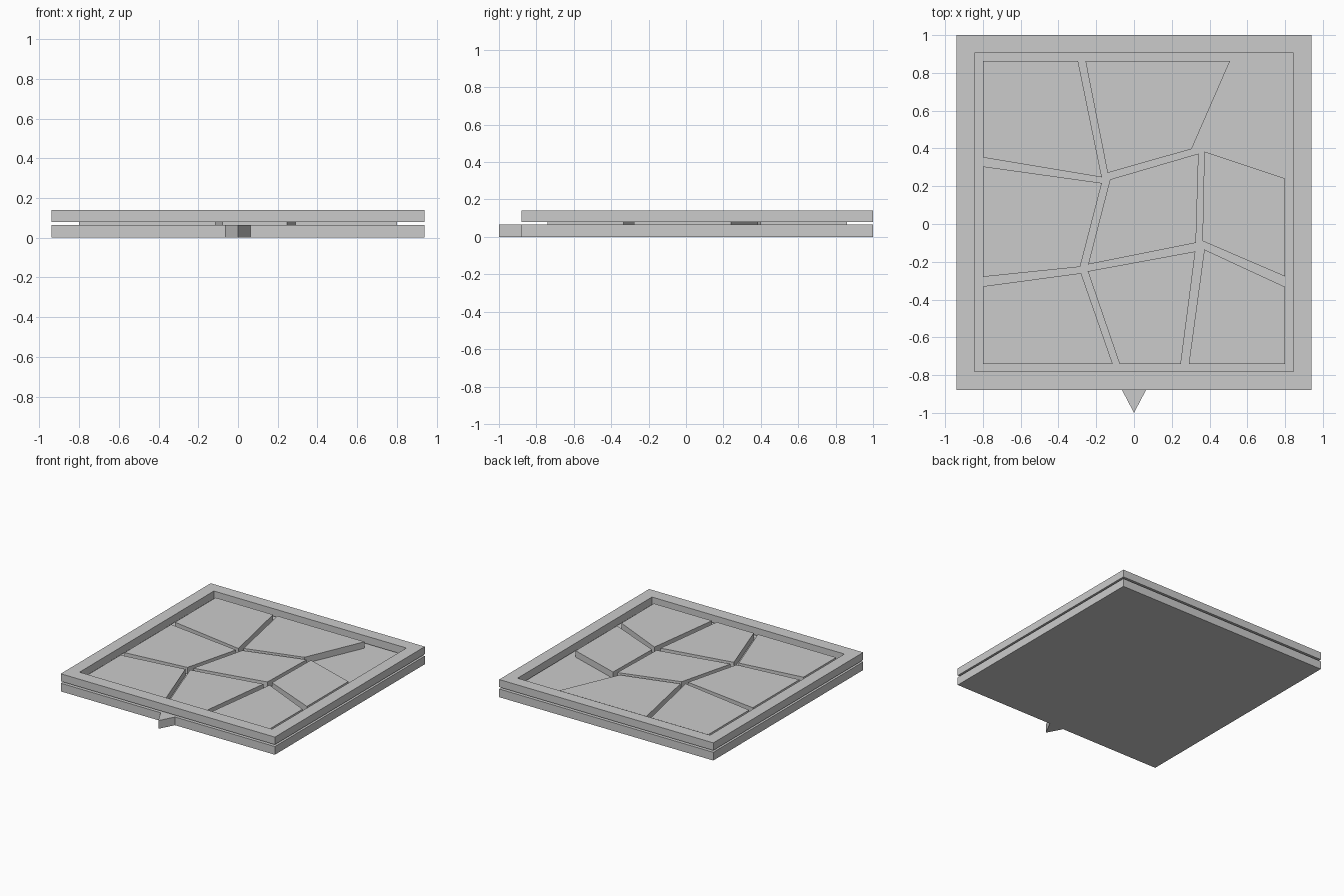
import bpy, bmesh

if "Cube" in bpy.data.objects:
    bpy.data.objects.remove(bpy.data.objects["Cube"])


def make_object(name, bm):
    bmesh.ops.recalc_face_normals(bm, faces=bm.faces)
    mesh = bpy.data.meshes.new(name)
    bm.to_mesh(mesh)
    bm.free()
    obj = bpy.data.objects.new(name, mesh)
    bpy.context.collection.objects.link(obj)
    return obj


def prism(name, points, z0, z1):
    """Extrude a flat outline between two heights."""
    bm = bmesh.new()
    face = bm.faces.new([bm.verts.new((x, y, z0)) for x, y in points])
    ext = bmesh.ops.extrude_face_region(bm, geom=[face], use_keep_orig=True)
    for v in ext["geom"]:
        if isinstance(v, bmesh.types.BMVert):
            v.co.z = z1
    return make_object(name, bm)


def rect(half_x, y0, y1):
    return [(-half_x, y0), (half_x, y0), (half_x, y1), (-half_x, y1)]


def frame(name, outer, inner, z0, z1):
    """Rectangular ring with straight inner and outer walls."""
    bm = bmesh.new()
    loops = [[bm.verts.new((x, y, z)) for x, y in pts]
             for pts, z in ((outer, z0), (outer, z1), (inner, z1), (inner, z0))]
    for k in range(4):
        a, b = loops[k], loops[(k + 1) % 4]
        for i in range(4):
            j = (i + 1) % 4
            bm.faces.new((a[i], a[j], b[j], b[i]))
    return make_object(name, bm)


BASE_TOP, FRAME_BOTTOM, FRAME_TOP = 0.065, 0.08, 0.14
TILE_TOP = 0.116

# Base slab and the pointer on its front edge
outline = rect(0.94, -0.88, 1.0)
prism("base_slab", outline, 0, BASE_TOP)
prism("front_pointer", [(-0.063, -0.88), (0, -1.0), (0.063, -0.88)], 0, BASE_TOP)

# Raised border, held slightly above the slab
frame("border_frame", outline, rect(0.845, -0.78, 0.905), FRAME_BOTTOM, FRAME_TOP)

# Irregular paving tiles, one corner left empty
tiles = {
    "tile_back_left": [(-.80, .862), (-.296, .862), (-.17, .247), (-.80, .352)],
    "tile_back_middle": [(-.257, .862), (.508, .862), (.305, .397), (-.14, .27)],
    "tile_left": [(-.80, .305), (-.17, .217), (-.285, -.227), (-.80, -.28)],
    "tile_centre": [(-.127, .236), (.342, .373), (.328, -.10), (-.243, -.214)],
    "tile_right": [(.372, .384), (.80, .241), (.80, -.278), (.362, -.09)],
    "tile_front_left": [(-.80, -.33), (-.28, -.26), (-.113, -.74), (-.80, -.74)],
    "tile_front_middle": [(-.245, -.25), (.325, -.145), (.248, -.74), (-.077, -.74)],
    "tile_front_right": [(.372, -.135), (.80, -.333), (.80, -.74), (.29, -.74)],
}
for name, points in tiles.items():
    prism(name, points, BASE_TOP, TILE_TOP)
